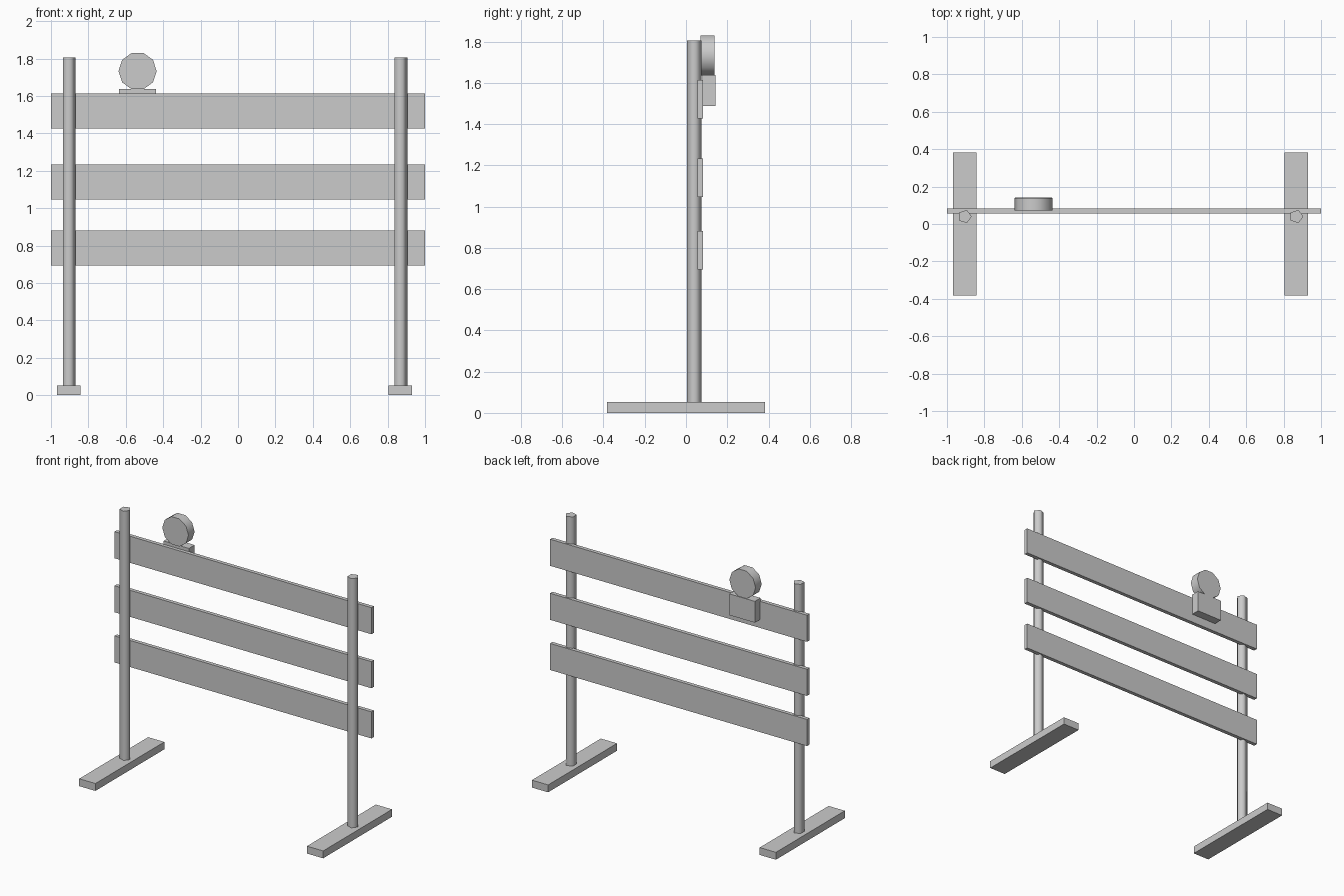
import bpy
import bmesh
from math import pi
from mathutils import Matrix

cube = bpy.data.objects.get("Cube")
if cube:
    bpy.data.objects.remove(cube, do_unlink=True)

grey = bpy.data.materials.new("plain_grey")
grey.use_nodes = True
colour = (0.6, 0.6, 0.6, 1)
grey.diffuse_color = colour
grey.node_tree.nodes["Principled BSDF"].inputs["Base Color"].default_value = colour


def finish(name, bm):
    mesh = bpy.data.meshes.new(name)
    bm.to_mesh(mesh)
    bm.free()
    mesh.materials.append(grey)
    obj = bpy.data.objects.new(name, mesh)
    bpy.context.collection.objects.link(obj)
    return obj


def box(name, low, high):
    bm = bmesh.new()
    bmesh.ops.create_cube(bm, size=1)
    for v in bm.verts:
        for i in range(3):
            v.co[i] = high[i] if v.co[i] > 0 else low[i]
    return finish(name, bm)


def prism(name, sides, radius, depth, centre, tilt=0):
    """Cylinder with a corner towards +x, smooth sides and crisp flat caps."""
    bm = bmesh.new()
    bmesh.ops.create_cone(bm, cap_ends=True, segments=sides, radius1=radius,
                          radius2=radius, depth=depth)
    # Put one corner exactly on +x before tilting
    corner = max(bm.verts, key=lambda v: v.co.z)
    angle = corner.co.xy.angle_signed((1, 0))
    turn = Matrix.Rotation(-angle, 4, "Z")
    bm.transform(Matrix.Translation(centre) @ Matrix.Rotation(tilt, 4, "X") @ turn)
    bm.normal_update()
    caps = [f for f in bm.faces if len(f.verts) == sides]
    for f in bm.faces:
        f.smooth = f not in caps
    for cap in caps:
        for e in cap.edges:
            e.smooth = False
    return finish(name, bm)


# Feet and posts
for side, x in (("right", -0.905), ("left", 0.868)):
    box(side + "_foot", (x - 0.063, -0.383, 0), (x + 0.063, 0.383, 0.052))
    prism(side + "_post", 5, 0.037, 1.755, (x, 0.04, 0.9275))

# Boards across the back of the posts
for level, z in (("lower", 0.694), ("middle", 1.047), ("upper", 1.427)):
    box(level + "_board", (-1, 0.056, z), (1, 0.083, z + 0.187))

# Warning lamp and its battery box behind the upper board
box("lamp_box", (-0.636, 0.08, 1.487), (-0.438, 0.143, 1.637))
prism("lamp", 10, 0.102, 0.068, (-0.537, 0.105, 1.733), pi / 2)
